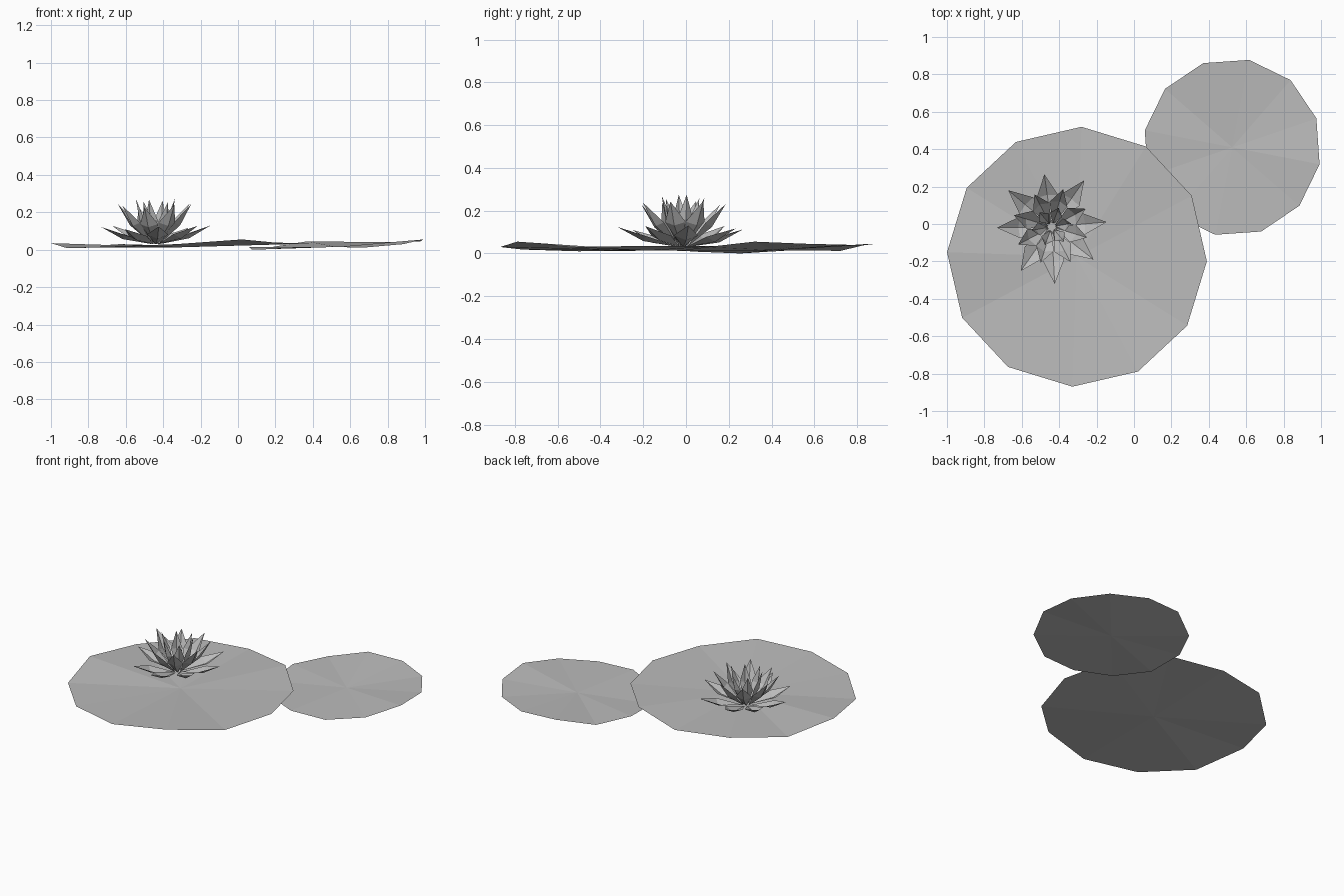
import bpy, math
from mathutils import Vector

if "Cube" in bpy.data.objects:
    bpy.data.objects.remove(bpy.data.objects["Cube"])

mat = bpy.data.materials.new("soft grey")
mat.diffuse_color = (0.5, 0.5, 0.5, 1)
mat.use_nodes = True
mat.node_tree.nodes["Principled BSDF"].inputs["Base Color"].default_value = mat.diffuse_color


def add_object(name, verts, faces):
    mesh = bpy.data.meshes.new(name)
    mesh.from_pydata(verts, [], faces)
    mesh.materials.append(mat)
    obj = bpy.data.objects.new(name, mesh)
    bpy.context.collection.objects.link(obj)
    return obj


def leaf_pad(name, cx, cy, radius, start, rim_heights, mid_height):
    """Thin fan-shaped floating leaf with a wavy rim."""
    n = len(rim_heights)
    verts = [(cx, cy, mid_height)]
    for i, z in enumerate(rim_heights):
        a = math.radians(start) + 2 * math.pi * i / n
        verts.append((cx + radius * math.cos(a), cy + radius * math.sin(a), z))
    faces = [(0, i + 1, (i + 1) % n + 1) for i in range(n)]
    return add_object(name, verts, faces)


def petal_ring(name, angles, reach, tip_z, width, keel):
    """Ring of pointed, V-folded petals sharing one centre."""
    origin = Vector((-0.44, -0.015, 0.03))
    verts, faces = [], []
    for i, deg in enumerate(angles):
        a = math.radians(deg)
        r = reach * (1 + 0.04 * math.sin(i * 2.4))
        z = tip_z - 0.03 + 0.01 * math.cos(i * 1.9)
        out = Vector((math.cos(a), math.sin(a), 0))
        side = Vector((-math.sin(a), math.cos(a), 0))
        base = origin + out * 0.02
        tip = origin + out * r + Vector((0, 0, z))
        axis = tip - base
        down = side.cross(axis.normalized()) * -1
        if down.z > 0:
            down = -down
        mid = base + axis * 0.55
        b = len(verts)
        verts += [base, mid + side * width / 2, mid + down * keel,
                  mid - side * width / 2, tip]
        faces += [(b, b + 2, b + 1), (b, b + 3, b + 2),
                  (b + 1, b + 2, b + 4), (b + 2, b + 3, b + 4)]
    return add_object(name, verts, faces)


# Floating leaves
leaf_pad("large_leaf", -0.305, -0.175, 0.695, -2,
         [0.035, 0.035, 0.043, 0.02, 0.03, 0.012,
          0.035, 0.01, 0.018, 0.03, 0.055, 0.03], 0.013)
leaf_pad("small_leaf", 0.525, 0.41, 0.476, -11,
         [0.055, 0.045, 0.04, 0.042, 0.045, 0.012,
          0.015, 0.0, 0.008, 0.015, 0.012, 0.03], 0.015)

# Flower, from the spreading outer petals to the upright inner ones
petal_ring("outer_petals", [5, 55, 98, 140, 181, 235, 273, 322],
           0.295, 0.12, 0.115, 0.025)
petal_ring("middle_petals", [28 + 45 * i for i in range(8)],
           0.205, 0.235, 0.10, 0.025)
petal_ring("inner_petals", [10 + 60 * i for i in range(6)],
           0.105, 0.265, 0.07, 0.02)
